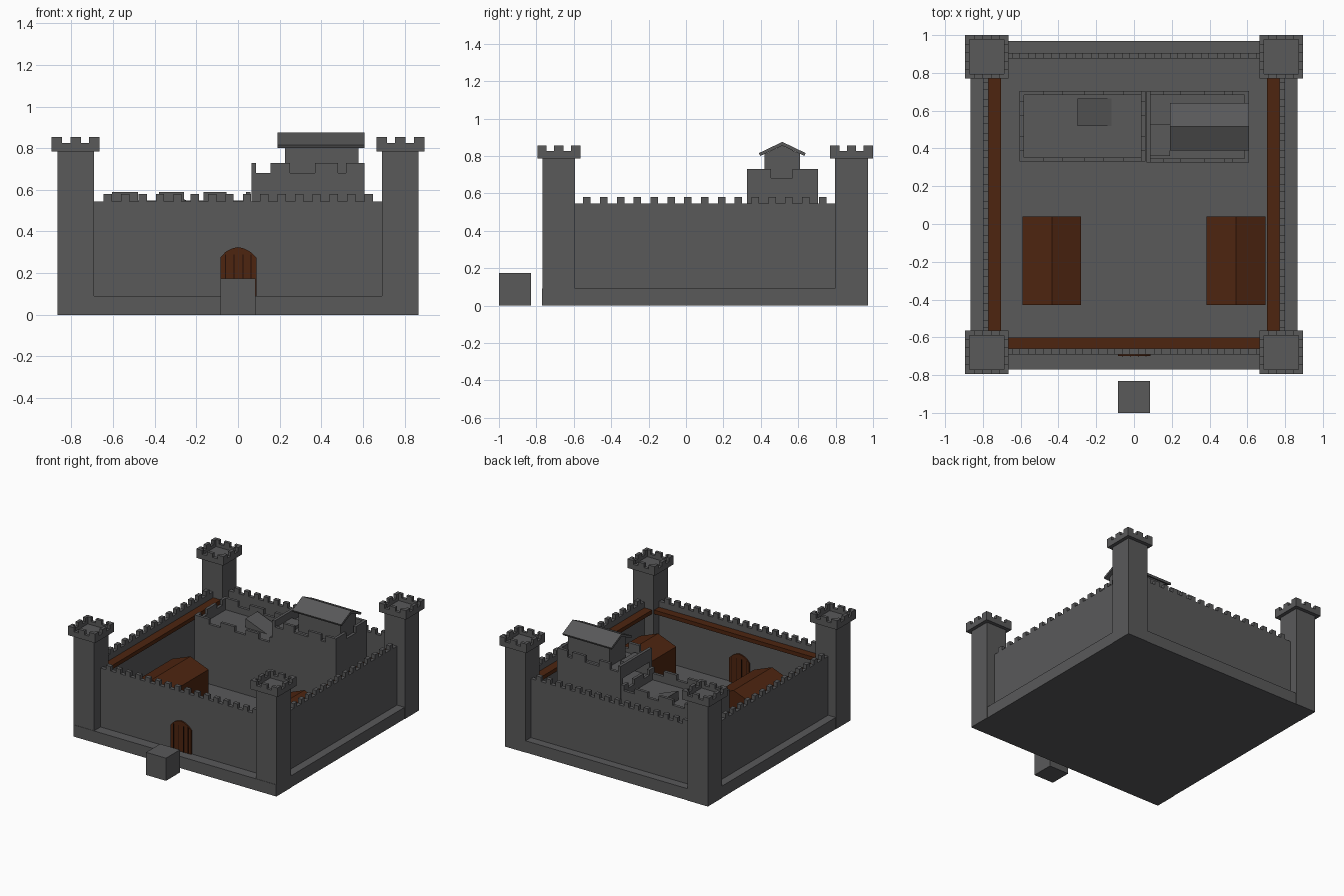
import bpy, bmesh
from mathutils import Vector

cube = bpy.data.objects.get("Cube")
if cube:
    bpy.data.objects.remove(cube, do_unlink=True)


def material(name, color):
    m = bpy.data.materials.new(name)
    m.use_nodes = True
    m.diffuse_color = color
    m.node_tree.nodes["Principled BSDF"].inputs["Base Color"].default_value = color
    return m


STONE = material("stone_grey", (0.1, 0.1, 0.102, 1))
WOOD = material("brown_wood", (0.075, 0.018, 0.005, 1))
GROOVE = material("dark_groove", (0.015, 0.004, 0.002, 1))


def finish(bm, name, mat):
    bmesh.ops.recalc_face_normals(bm, faces=bm.faces)
    me = bpy.data.meshes.new(name)
    bm.to_mesh(me)
    bm.free()
    me.materials.append(mat)
    ob = bpy.data.objects.new(name, me)
    bpy.context.collection.objects.link(ob)
    return ob


def boxes(name, mat, items):
    """One object from (x0, x1, y0, y1, z0, z1) boxes."""
    bm = bmesh.new()
    for x0, x1, y0, y1, z0, z1 in items:
        new = bmesh.ops.create_cube(bm, size=1)["verts"]
        for v in new:
            v.co = Vector((x1 if v.co.x > 0 else x0,
                           y1 if v.co.y > 0 else y0,
                           z1 if v.co.z > 0 else z0))
    return finish(bm, name, mat)


def prism(name, mat, profile, start, end, axis):
    """Extrude a (side, z) profile along x or y."""
    bm = bmesh.new()
    place = (lambda a, b: (start, a, b)) if axis == "x" else (lambda a, b: (a, start, b))
    face = bm.faces.new([bm.verts.new(place(a, b)) for a, b in profile])
    new = bmesh.ops.extrude_face_region(bm, geom=[face])["geom"]
    step = Vector((end - start, 0, 0)) if axis == "x" else Vector((0, end - start, 0))
    bmesh.ops.translate(bm, vec=step, verts=[g for g in new if isinstance(g, bmesh.types.BMVert)])
    return finish(bm, name, mat)


def parapet(x0, x1, y0, y1, t, low, mid, top, x_merlons, y_merlons):
    """Ring of low walls with merlons on all four sides."""
    out = [(x0, x1, y0, y0 + t, low, mid), (x0, x1, y1 - t, y1, low, mid),
           (x0, x0 + t, y0, y1, low, mid), (x1 - t, x1, y0, y1, low, mid)]
    for a, b in x_merlons:
        out += [(a, b, y0, y0 + t, mid, top), (a, b, y1 - t, y1, mid, top)]
    for a, b in y_merlons:
        out += [(x0, x0 + t, a, b, mid, top), (x1 - t, x1, a, b, mid, top)]
    return out


# Base slab and loose block before the gate
boxes("base", STONE, [(-0.865, 0.865, -0.77, 0.97, 0, 0.09)])
boxes("front_block", STONE, [(-0.085, 0.085, -1.0, -0.83, 0, 0.175)])

# Curtain walls with merlons
FLOOR, WALL, TOP = 0.09, 0.545, 0.58
for name, y0 in (("front_wall", -0.69), ("back_wall", 0.875)):
    items = [(-0.8, 0.8, y0, y0 + 0.03, FLOOR, WALL)]
    items += [(-0.645 + i * 0.0835, -0.605 + i * 0.0835, y0, y0 + 0.03, WALL, TOP) for i in range(16)]
    boxes(name, STONE, items)
for name, x0 in (("right_wall", -0.8), ("left_wall", 0.77)):
    items = [(x0, x0 + 0.03, -0.69, 0.905, FLOOR, WALL)]
    items += [(x0, x0 + 0.03, -0.55 + i * 0.09, -0.51 + i * 0.09, WALL, TOP) for i in range(15)]
    boxes(name, STONE, items)

# Wooden wall walks
boxes("wall_walks", WOOD, [(-0.77, -0.705, -0.6, 0.8, 0.47, 0.5),
                           (0.705, 0.77, -0.6, 0.8, 0.47, 0.5),
                           (-0.77, 0.77, -0.66, -0.6, 0.47, 0.5)])

# Corner towers
for side, sx in (("right", -1), ("left", 1)):
    for end, cy in (("front", -0.68), ("back", 0.885)):
        cx = sx * 0.78
        boxes(f"{end}_{side}_tower", STONE,
              [(cx - 0.0875, cx + 0.0875, cy - 0.0875, cy + 0.0875, 0, 0.79)])
        h = 0.115
        spans = [(-h, -0.065), (-0.025, 0.025), (0.065, h)]
        items = [(cx - h, cx + h, cy - h, cy + h, 0.785, 0.8)]
        items += parapet(cx - h, cx + h, cy - h, cy + h, 0.024, 0.8, 0.825, 0.855,
                         [(cx + a, cx + b) for a, b in spans],
                         [(cy + a, cy + b) for a, b in spans])
        boxes(f"{end}_{side}_tower_head", STONE, items)

# Arched gate with plank grooves
arch = [(-0.085, FLOOR), (0.088, FLOOR), (0.088, 0.275), (0.06, 0.302), (0.03, 0.318),
        (0, 0.325), (-0.03, 0.318), (-0.06, 0.302), (-0.085, 0.275)]
prism("gate", WOOD, arch, -0.70, -0.65, "y")
boxes("gate_grooves", GROOVE,
      [(x, x + 0.005, y, y + 0.003, FLOOR, 0.29)
       for x in (-0.063, -0.022, 0.022, 0.06) for y in (-0.702, -0.651)])

# Two wooden houses
for name, cx in (("right_house", -0.435), ("left_house", 0.54)):
    w = 0.155
    prism(name, WOOD, [(cx - w, FLOOR), (cx + w, FLOOR), (cx + w, 0.365),
                       (cx, 0.425), (cx - w, 0.365)], -0.43, 0.04, "y")

# Low keep
items = [(-0.605, 0.06, 0.33, 0.705, FLOOR, 0.5)]
items += parapet(-0.605, 0.06, 0.33, 0.705, 0.022, 0.5, 0.55, 0.59,
                 [(-0.605, -0.48), (-0.38, -0.26), (-0.165, -0.055), (0.038, 0.06)],
                 [(0.33, 0.39), (0.46, 0.575), (0.645, 0.705)])
boxes("low_keep", STONE, items)
prism("roof_hatch", STONE, [(-0.3, 0.5), (-0.12, 0.5), (-0.3, 0.57)], 0.52, 0.665, "y")

# High keep with an opening facing the low roof
items = [(0.065, 0.608, 0.325, 0.705, FLOOR, 0.53),
         (0.19, 0.608, 0.325, 0.705, 0.53, 0.65),
         (0.065, 0.19, 0.325, 0.355, 0.53, 0.65),
         (0.065, 0.19, 0.675, 0.705, 0.53, 0.65),
         (0.065, 0.19, 0.325, 0.705, 0.63, 0.65),
         (0.065, 0.087, 0.325, 0.705, 0.65, 0.73),
         (0.087, 0.19, 0.36, 0.53, 0.65, 0.675)]
items += parapet(0.065, 0.608, 0.325, 0.705, 0.022, 0.65, 0.682, 0.73,
                 [(0.155, 0.25), (0.37, 0.48), (0.52, 0.608)],
                 [(0.325, 0.455), (0.57, 0.705)])
boxes("high_keep", STONE, items)

# Hall on the high keep
prism("hall", STONE, [(0.42, 0.65), (0.61, 0.65), (0.61, 0.81), (0.515, 0.855), (0.42, 0.81)],
      0.225, 0.58, "x")
prism("hall_roof", STONE, [(0.39, 0.815), (0.515, 0.875), (0.64, 0.815),
                           (0.633, 0.8), (0.515, 0.855), (0.397, 0.8)], 0.19, 0.608, "x")
